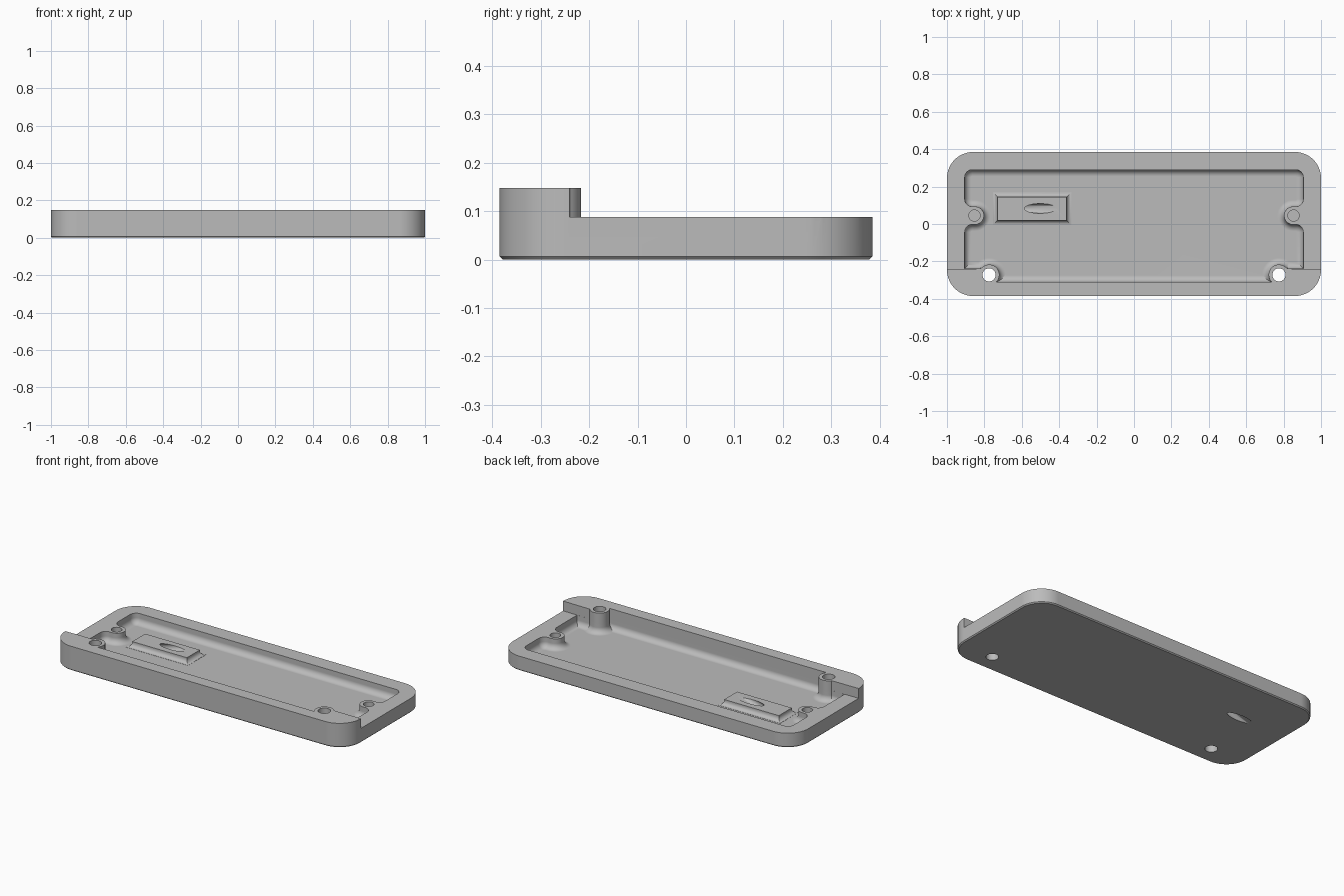
import bpy, bmesh, math
from mathutils import Vector

cube = bpy.data.objects.get("Cube")
if cube:
    bpy.data.objects.remove(cube, do_unlink=True)

FLOOR, RIM, TOP, FILLET = 0.025, 0.088, 0.148, 0.035

grey = bpy.data.materials.new("matte grey")
grey.use_nodes = True
grey.diffuse_color = (0.5, 0.5, 0.5, 1)
grey.node_tree.nodes["Principled BSDF"].inputs["Base Color"].default_value = (0.5, 0.5, 0.5, 1)


def arc(cx, cy, r, start, end, steps):
    """Points along an arc, angles in degrees."""
    out = []
    for i in range(steps + 1):
        a = math.radians(start + (end - start) * i / steps)
        out.append((cx + r * math.cos(a), cy + r * math.sin(a)))
    return out


def mirrored(half):
    """Close a right-hand half outline with its mirror image."""
    return half + [(-x, y) for x, y in reversed(half)]


def loft(name, rings):
    """Closed solid through rings, each given as (outline, z)."""
    bm = bmesh.new()
    loops = [[bm.verts.new((x, y, z)) for x, y in pts] for pts, z in rings]
    n = len(loops[0])
    for a, b in zip(loops, loops[1:]):
        for i in range(n):
            j = (i + 1) % n
            bm.faces.new((a[i], a[j], b[j], b[i]))
    bm.faces.new(loops[0][::-1])
    bm.faces.new(loops[-1])
    bmesh.ops.remove_doubles(bm, verts=bm.verts, dist=1e-5)
    bmesh.ops.recalc_face_normals(bm, faces=bm.faces)
    mesh = bpy.data.meshes.new(name)
    bm.to_mesh(mesh)
    bm.free()
    mesh.materials.append(grey)
    ob = bpy.data.objects.new(name, mesh)
    bpy.context.collection.objects.link(ob)
    return ob


def combine(target, other, operation):
    """Apply a boolean and discard the helper."""
    other.hide_render = True
    mod = target.modifiers.new("boolean", 'BOOLEAN')
    mod.operation, mod.object, mod.solver = operation, other, 'EXACT'
    bpy.context.view_layer.objects.active = target
    bpy.ops.object.modifier_apply(modifier=mod.name)
    bpy.data.objects.remove(other, do_unlink=True)


def cylinder(name, x, y, r, z0, z1):
    ring = arc(x, y, r, 0, 360, 40)[:-1]
    return loft(name, [(ring, z0), (ring, z1)])


# Tray body: rounded rectangle with a small bottom chamfer
def body_outline(d):
    return mirrored(arc(0.86, -0.245, 0.14 - d, -90, 0, 12)
                    + arc(0.86, 0.245, 0.14 - d, 0, 90, 12))


tray = loft("tray", [(body_outline(0.006), 0), (body_outline(0), 0.006), (body_outline(0), TOP)])

# Pocket outline, shrunk by d: front wall, corner boss, side wall, side boss, back corner
ARC_STEPS = 28


def pocket_half(d):
    r = 0.055 + d
    start = 180 - math.degrees(math.asin((-0.038 + d) / r))
    end = math.degrees(math.asin((0.033 + d) / r))
    pts = arc(0.775, -0.272, r, start, end, ARC_STEPS)
    pts.append((0.905 - d, -0.239 + d))
    pts += arc(0.865, -0.043, 0.04 - d, 0, 90, 8)
    pts += arc(0.85, 0.045, 0.048 + d, -90, -270, 20)
    pts += arc(0.865, 0.133, 0.04 - d, -90, 0, 8)
    pts += arc(0.865, 0.25, 0.04 - d, 0, 90, 8)
    return pts


# Pocket cutter with filleted floor, widening at rim height to leave the raised front strip
rings = []
for i in range(8, -1, -1):
    t = math.radians(90 * i / 8)
    rings.append((mirrored(pocket_half(FILLET * (1 - math.cos(t)))),
                  FLOOR + FILLET * (1 - math.sin(t))))
inner = pocket_half(0)
wide = inner[:ARC_STEPS + 1] + [(1.1, -0.242)]
wide += [(1.1, y) for x, y in inner[ARC_STEPS + 2:-1]] + [(1.1, 0.5)]
rings += [(mirrored(inner), RIM), (mirrored(wide), RIM), (mirrored(wide), 0.25)]
combine(tray, loft("pocket_cutter", rings), 'DIFFERENCE')


# Raised block on the floor with a flared base
def block_outline(d):
    x0, x1, y0, y1 = -0.73 - d, -0.36 + d, 0.02 - d, 0.145 + d
    return [(x0, y0), (x1, y0), (x1, y1), (x0, y1)]


FLARE = 0.025
rings = [(block_outline(FLARE), 0.012)]
for i in range(6, -1, -1):
    t = math.radians(90 * i / 6)
    rings.append((block_outline(FLARE * (1 - math.cos(t))),
                  FLOOR + 0.001 + FLARE * (1 - math.sin(t))))
rings.append((block_outline(0), 0.057))
combine(tray, loft("raised_block", rings), 'UNION')

# Slanted round channel through the block and the floor
channel = cylinder("channel_cutter", 0, 0, 0.026, -0.4, 0.4)
low, high = Vector((-0.678, 0.083, 0)), Vector((-0.5, 0.083, 0.057))
rotation = (high - low).to_track_quat('Z', 'Y').to_matrix().to_4x4()
channel.data.transform(rotation)
channel.data.transform(rotation.Translation((low + high) / 2))
combine(tray, channel, 'DIFFERENCE')

# Through holes in the front bosses and blind holes in the side bosses
for side in (-1, 1):
    combine(tray, cylinder("through_hole", side * 0.775, -0.272, 0.035, -0.1, 0.3), 'DIFFERENCE')
    combine(tray, cylinder("blind_hole", side * 0.853, 0.045, 0.03, 0.02, 0.3), 'DIFFERENCE')

# Smooth curves, sharp edges
bpy.ops.object.select_all(action='DESELECT')
tray.select_set(True)
bpy.context.view_layer.objects.active = tray
bpy.ops.object.shade_smooth_by_angle(angle=math.radians(30))
weighted = tray.modifiers.new("even shading", 'WEIGHTED_NORMAL')
weighted.keep_sharp = True
